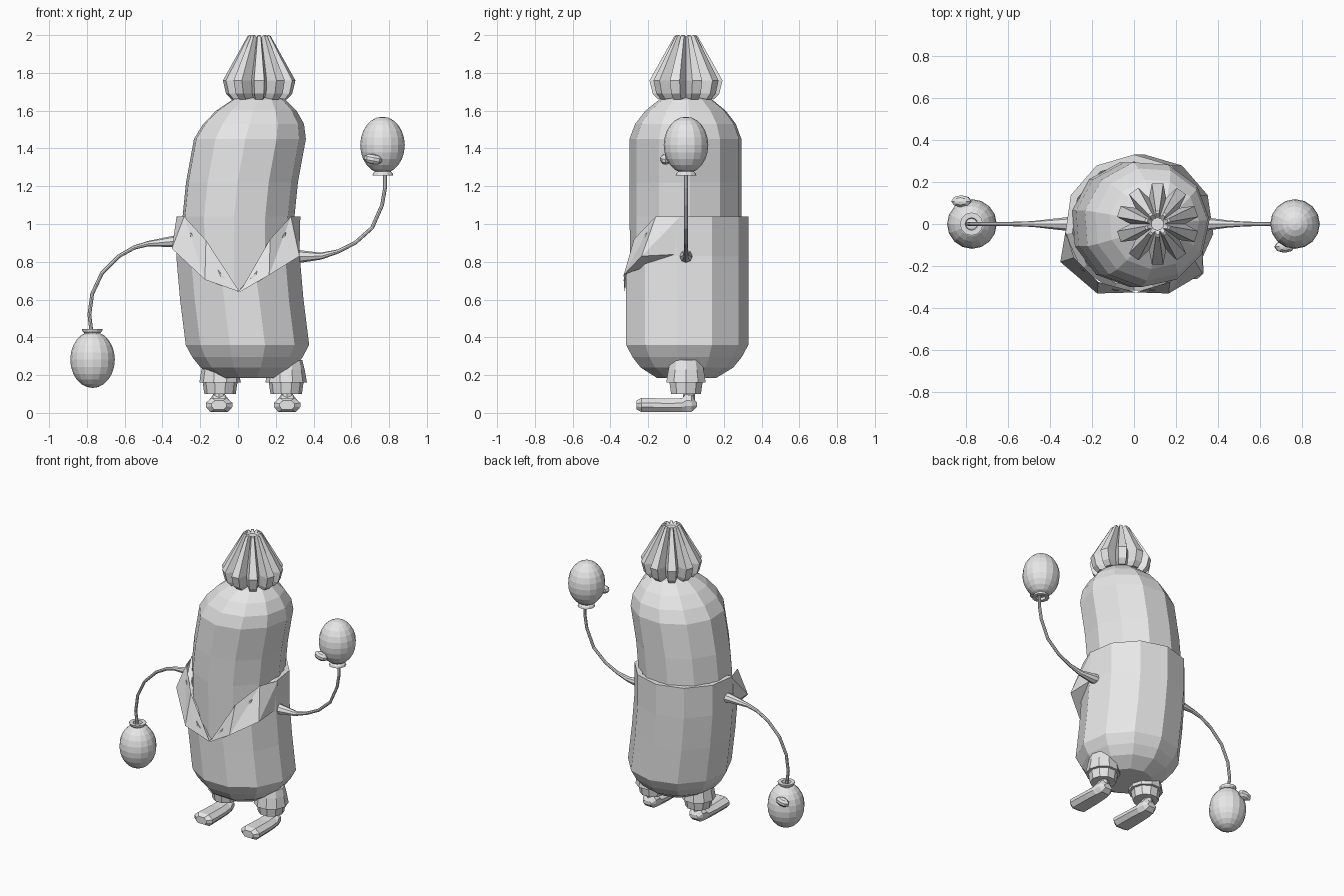
import bpy, bmesh, math
from mathutils import Vector, Matrix

if "Cube" in bpy.data.objects:
    bpy.data.objects.remove(bpy.data.objects["Cube"])

grey = bpy.data.materials.new("plain_grey")
grey.diffuse_color = (0.8, 0.8, 0.8, 1)
grey.use_nodes = True
grey.node_tree.nodes["Principled BSDF"].inputs["Base Color"].default_value = grey.diffuse_color


def finish(name, bm, merge=True):
    if merge:
        bmesh.ops.remove_doubles(bm, verts=bm.verts, dist=0.0005)
    bmesh.ops.recalc_face_normals(bm, faces=bm.faces)
    me = bpy.data.meshes.new(name)
    bm.to_mesh(me)
    bm.free()
    me.materials.append(grey)
    ob = bpy.data.objects.new(name, me)
    bpy.context.collection.objects.link(ob)
    return ob


def loft(name, rings, cap_start=True, cap_end=True):
    """Skin a list of equal-length closed rings."""
    bm = bmesh.new()
    vs = [[bm.verts.new(p) for p in r] for r in rings]
    n = len(rings[0])
    for a, b in zip(vs, vs[1:]):
        for i in range(n):
            j = (i + 1) % n
            bm.faces.new((a[i], a[j], b[j], b[i]))
    if cap_start:
        bm.faces.new(vs[0][::-1])
    if cap_end:
        bm.faces.new(vs[-1])
    return finish(name, bm)


def circle(cx, cy, z, r, n, phase=0.0):
    return [(cx + r * math.cos(phase + math.tau * i / n),
             cy + r * math.sin(phase + math.tau * i / n), z) for i in range(n)]


# Inner body: leaning rounded column (centre x, z, radius)
inner = [(0.0, 0.55, 0.29), (0.0, 1.04, 0.30), (0.018, 1.22, 0.30), (0.06, 1.45, 0.30),
         (0.08, 1.53, 0.27), (0.095, 1.60, 0.215), (0.11, 1.66, 0.14), (0.11, 1.68, 0.06)]
loft("inner_body", [circle(x, 0, z, r, 11, math.radians(-94)) for x, z, r in inner])

# Outer skin: eleven sides plus a middle front corner, with a V opening in front
angles = [-90] + [-90 + 360 / 11 * (i + 0.5) for i in range(11)]
outer = [(0.055, 0.185, 0.16), (0.05, 0.24, 0.25), (0.05, 0.295, 0.295), (0.05, 0.36, 0.33),
         (0.02, 0.60, 0.33), (0.0, 0.83, 0.33), (0.0, 1.04, 0.33), (0.0, 1.04, 0.295)]


def skin_ring(cx, z, r):
    ring = []
    for a in angles:
        off = abs((a + 90 + 180) % 360 - 180)
        top = 1.04 if off > 60 else {0: 0.64, 16: 0.74, 49: 0.95}[int(off)]
        rr = r * math.cos(math.pi / 11) if off == 0 else r
        t = math.radians(a)
        ring.append((cx + rr * math.cos(t), rr * math.sin(t), min(z, top)))
    return ring


loft("outer_skin", [skin_ring(*s) for s in outer], cap_end=False)

# Folded flaps on either side of the V opening
flap_left = [(-0.325, -0.03, 1.04), (-0.285, -0.16, 1.04), (-0.17, -0.275, 0.915),
             (0.01, -0.325, 0.64), (-0.175, -0.33, 0.705), (-0.35, -0.18, 0.87)]
flap_right = [(0.33, -0.03, 1.04), (0.28, -0.16, 1.04), (0.17, -0.275, 0.92),
              (0.01, -0.325, 0.64), (0.165, -0.33, 0.73), (0.325, -0.235, 0.83)]
for name, pts in (("left_flap", flap_left), ("right_flap", flap_right)):
    bm = bmesh.new()
    v = [bm.verts.new(p) for p in pts]
    back = bm.verts.new((pts[0][0] * 0.97, -0.04, 0.84))
    for f in ((0, 1, 5), (1, 2, 4), (1, 4, 5), (2, 3, 4)):
        bm.faces.new([v[i] for i in f])
    bm.faces.new((v[0], v[5], back))
    bm.faces.new((v[5], v[4], back))
    finish(name, bm)


# Pleated cap with ten ridges
def pleats(z_out, r_out, z_in, r_in):
    ring = []
    for i in range(10):
        c = math.radians(90 + 36 * i)
        for d, r, z in ((-8, r_out, z_out), (8, r_out, z_out), (18, r_in, z_in)):
            t = c + math.radians(d)
            ring.append((0.112 + r * math.cos(t), r * math.sin(t), z))
    return ring


loft("pleated_cap", [pleats(1.66, 0.15, 1.67, 0.10), pleats(1.69, 0.178, 1.69, 0.12),
                     pleats(1.76, 0.195, 1.76, 0.13), pleats(1.995, 0.062, 1.99, 0.04),
                     pleats(2.0, 0.05, 1.985, 0.034), pleats(1.98, 0.03, 1.98, 0.028)])


# Arms: tapered tubes in the xz plane (x, z, radius)
def arm(name, path):
    pts = [Vector((x, 0, z)) for x, z, r in path]
    rings = []
    for i, p in enumerate(pts):
        t = (pts[min(i + 1, len(pts) - 1)] - pts[max(i - 1, 0)]).normalized()
        side = Vector((0, 1, 0))
        up = t.cross(side)
        r = path[i][2]
        rings.append([p + r * (math.cos(math.tau * k / 8) * side + math.sin(math.tau * k / 8) * up)
                      for k in range(8)])
    loft(name, rings)


arm("left_arm", [(-0.29, 0.905, 0.036), (-0.34, 0.908, 0.03), (-0.48, 0.895, 0.014),
                 (-0.55, 0.875, 0.011), (-0.63, 0.83, 0.01), (-0.72, 0.74, 0.01),
                 (-0.772, 0.63, 0.01), (-0.787, 0.52, 0.01), (-0.775, 0.42, 0.01)])
arm("right_arm", [(0.29, 0.83, 0.036), (0.34, 0.828, 0.032), (0.44, 0.83, 0.018),
                  (0.53, 0.855, 0.011), (0.62, 0.90, 0.01), (0.71, 0.98, 0.01),
                  (0.763, 1.10, 0.01), (0.778, 1.19, 0.01), (0.778, 1.28, 0.01)])


# Gloves: egg-shaped hand, flared cuff and a short thumb
def glove(side, cx, cz, s, wrist_x):
    bm = bmesh.new()
    bmesh.ops.create_uvsphere(bm, u_segments=16, v_segments=12, radius=1,
                              matrix=Matrix.Translation((cx, 0, cz)) @ Matrix.Diagonal((0.118, 0.118, 0.15, 1)))
    finish(side + "_hand", bm)
    prof = [(0.125, 0.05), (0.14, 0.042), (0.15, 0.052), (0.162, 0.055), (0.162, 0.03), (0.14, 0.025)]
    loft(side + "_cuff", [circle(wrist_x, 0, cz - s * d, r, 12) for d, r in prof])
    bm = bmesh.new()
    m = (Matrix.Translation((cx - 0.05, -s * 0.108, cz - s * 0.075))
         @ Matrix.Rotation(0.2 * s, 4, 'Y') @ Matrix.Diagonal((0.05, 0.03, 0.028, 1)))
    bmesh.ops.create_uvsphere(bm, u_segments=8, v_segments=5, radius=1, matrix=m)
    finish(side + "_thumb", bm)


glove("right", 0.765, 1.418, 1, 0.767)
glove("left", -0.77, 0.282, -1, -0.772)

# Legs: two stacked trouser tiers, ankle and shoe
shoe = [(-0.262, 0.04, 0.018, 0.065), (-0.235, 0.07, 0.004, 0.08), (-0.09, 0.066, 0.004, 0.075),
        (-0.02, 0.06, 0.004, 0.078), (0.0, 0.055, 0.004, 0.098), (0.03, 0.05, 0.006, 0.095),
        (0.057, 0.032, 0.03, 0.055)]
for side, x, foot_x in (("left", -0.095, -0.10), ("right", 0.255, 0.26)):
    loft(side + "_upper_trouser", [circle(x, 0, z, r, 10) for z, r in ((0.28, 0.085), (0.23, 0.098), (0.16, 0.11))])
    loft(side + "_lower_trouser", [circle(x, 0, z, r, 10) for z, r in ((0.18, 0.095), (0.10, 0.083))])
    loft(side + "_ankle", [circle(foot_x, 0.015, z, 0.032, 8) for z in (0.06, 0.14)])
    rings = []
    for y, w, lo, hi in shoe:
        c = 0.35 * (hi - lo)
        rings.append([(foot_x + dx, y, z) for dx, z in
                      ((w * 0.65, lo), (w, lo + c), (w, hi - c), (w * 0.55, hi),
                       (-w * 0.55, hi), (-w, hi - c), (-w, lo + c), (-w * 0.65, lo))])
    loft(side + "_shoe", rings)
